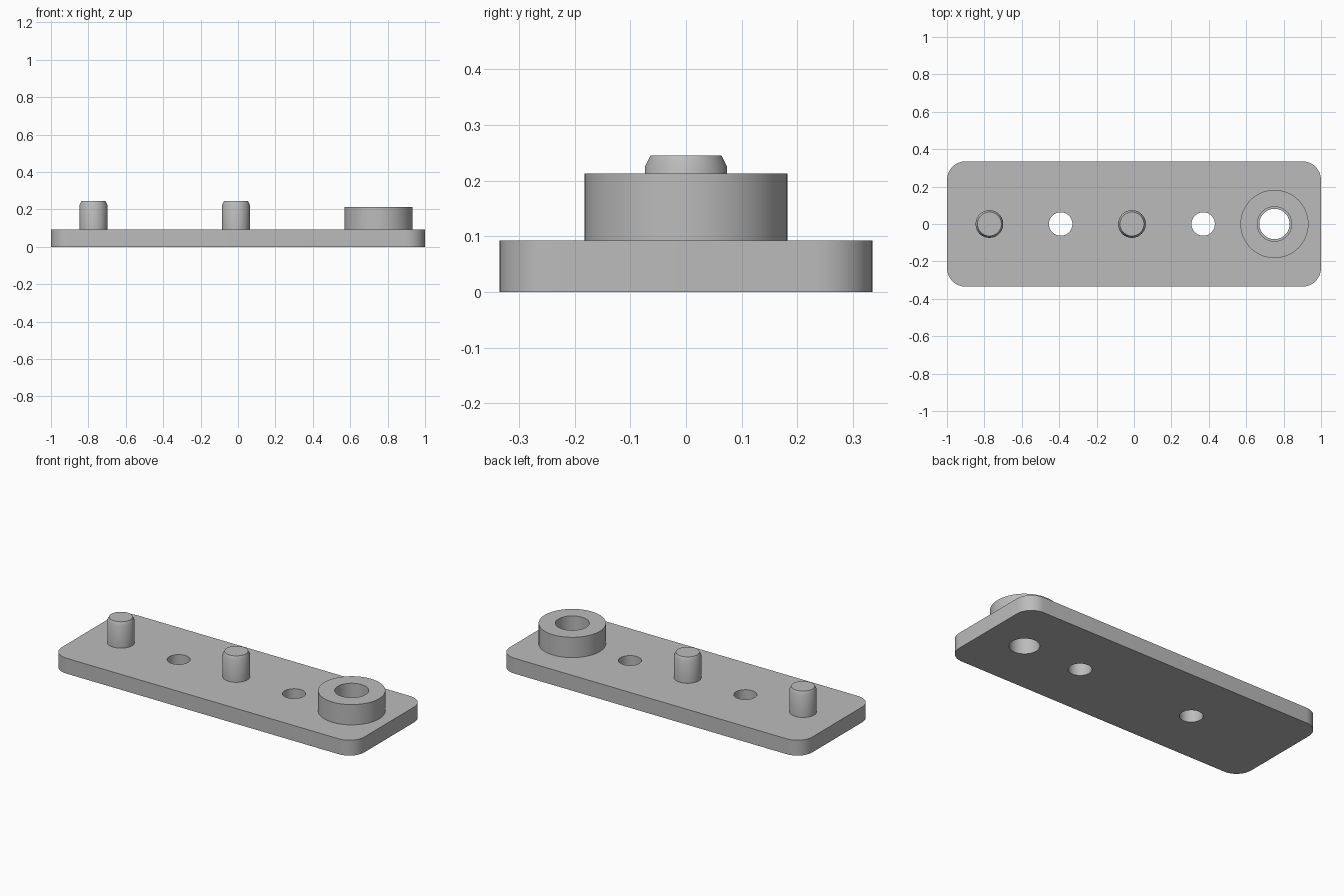
import bpy
import bmesh
from math import cos, sin, pi, radians

cube = bpy.data.objects.get("Cube")
if cube:
    bpy.data.objects.remove(cube, do_unlink=True)

GREY = (0.5, 0.5, 0.5, 1)
grey = bpy.data.materials.new("plain_grey")
grey.use_nodes = True
grey.diffuse_color = GREY
grey.node_tree.nodes["Principled BSDF"].inputs["Base Color"].default_value = GREY

PITCH = 0.381           # spacing of the five features along the plate
FIRST = -0.773
THICK = 0.092           # plate thickness
SEGMENTS = 64


def station(i):
    return FIRST + PITCH * i


def finish(name, bm, x=0):
    bmesh.ops.recalc_face_normals(bm, faces=bm.faces)
    mesh = bpy.data.meshes.new(name)
    bm.to_mesh(mesh)
    bm.free()
    mesh.materials.append(grey)
    obj = bpy.data.objects.new(name, mesh)
    obj.location.x = x
    bpy.context.collection.objects.link(obj)
    return obj


def smooth(obj):
    bpy.ops.object.select_all(action="DESELECT")
    obj.select_set(True)
    bpy.context.view_layer.objects.active = obj
    bpy.ops.object.shade_smooth_by_angle(angle=radians(30))


def lathe(name, profile, x, closed=False):
    """Spin a (radius, height) profile about a vertical axis at x."""
    bm = bmesh.new()
    verts = [bm.verts.new((r, 0, z)) for r, z in profile]
    pairs = list(zip(verts, verts[1:]))
    if closed:
        pairs.append((verts[-1], verts[0]))
    edges = [bm.edges.new(p) for p in pairs]
    bmesh.ops.spin(bm, geom=verts + edges, cent=(0, 0, 0), axis=(0, 0, 1),
                   angle=2 * pi, steps=SEGMENTS, use_merge=True)
    bmesh.ops.remove_doubles(bm, verts=bm.verts, dist=0.0001)
    return finish(name, bm, x)


# Base plate: rounded rectangle extruded upward
HALF_X, HALF_Y, CORNER, STEPS = 1.0, 0.335, 0.1, 12
bm = bmesh.new()
outline = []
for k, (sx, sy) in enumerate([(1, 1), (-1, 1), (-1, -1), (1, -1)]):
    for s in range(STEPS + 1):
        a = (k + s / STEPS) * pi / 2
        outline.append(bm.verts.new((sx * (HALF_X - CORNER) + CORNER * cos(a),
                                     sy * (HALF_Y - CORNER) + CORNER * sin(a), 0)))
base = bm.faces.new(outline)
top = bmesh.ops.extrude_face_region(bm, geom=[base], use_keep_orig=True)
bmesh.ops.translate(bm, vec=(0, 0, THICK),
                    verts=[g for g in top["geom"] if isinstance(g, bmesh.types.BMVert)])
plate = finish("base_plate", bm)

# Through holes: two small screw holes and the boss bore
for i, radius in ((1, 0.0625), (3, 0.0625), (4, 0.081)):
    cutter = lathe("hole_cutter", [(0, -0.1), (radius, -0.1), (radius, 0.2), (0, 0.2)],
                   station(i))
    cutter.hide_render = True
    cut = plate.modifiers.new("hole", "BOOLEAN")
    cut.operation = "DIFFERENCE"
    cut.solver = "EXACT"
    cut.object = cutter
    bpy.ops.object.select_all(action="DESELECT")
    plate.select_set(True)
    bpy.context.view_layer.objects.active = plate
    bpy.ops.object.modifier_apply(modifier=cut.name)
    bpy.data.objects.remove(cutter, do_unlink=True)
smooth(plate)

# Two locating pegs with chamfered tips
for name, i in (("end_peg", 0), ("middle_peg", 2)):
    smooth(lathe(name, [(0.074, THICK), (0.074, 0.225), (0.064, 0.245), (0, 0.245)],
                 station(i)))

# Ring boss around the large bore
smooth(lathe("ring_boss", [(0.182, THICK), (0.182, 0.213), (0.092, 0.213), (0.092, THICK)],
             station(4)))
